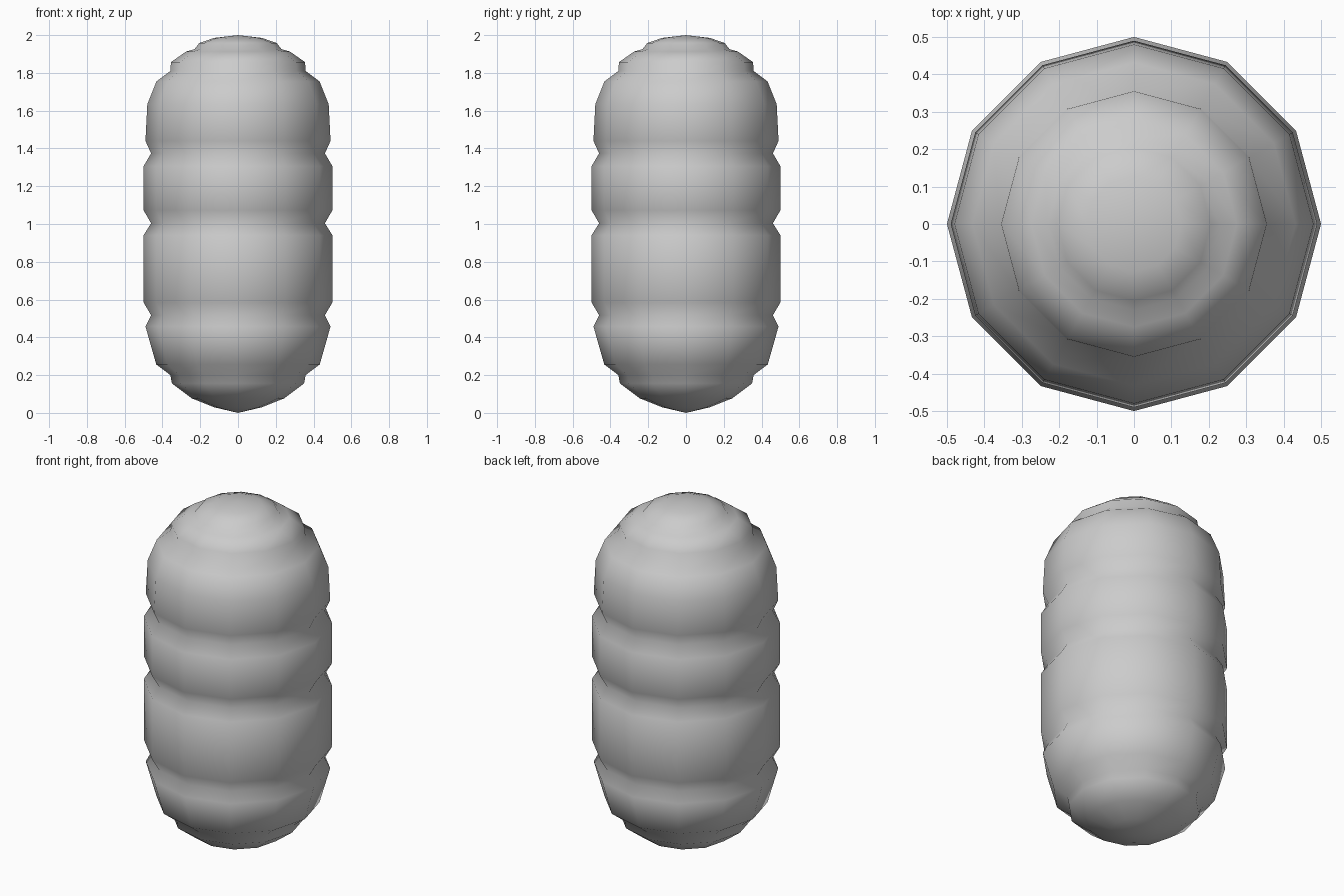
import bpy, bmesh, math

if "Cube" in bpy.data.objects:
    bpy.data.objects.remove(bpy.data.objects["Cube"])

SIDES = 12

# Half profile of the grooved capsule: (radius, height), bottom to top
profile = [
    (0.127, 0.03), (0.245, 0.077), (0.35, 0.156),                 # bottom cap
    (0.358, 0.2), (0.433, 0.257), (0.49, 0.458),                  # lower segment
    (0.46, 0.517), (0.5, 0.585), (0.5, 0.94),                     # middle segment
    (0.46, 1.004), (0.5, 1.073), (0.5, 1.306),                    # upper middle segment
    (0.46, 1.374), (0.49, 1.44), (0.48, 1.635), (0.432, 1.755),   # upper segment
    (0.358, 1.81), (0.355, 1.857), (0.275, 1.913),                # shoulder ring
    (0.23, 1.926), (0.205, 1.958), (0.127, 1.985),                # top cap
]


def revolve(name, points, z_bottom, z_top):
    bm = bmesh.new()
    rings = []
    for r, z in points:
        rings.append([bm.verts.new((r * math.cos(2 * math.pi * i / SIDES),
                                    r * math.sin(2 * math.pi * i / SIDES), z))
                      for i in range(SIDES)])
    bottom = bm.verts.new((0, 0, z_bottom))
    top = bm.verts.new((0, 0, z_top))
    for i in range(SIDES):
        j = (i + 1) % SIDES
        bm.faces.new((bottom, rings[0][j], rings[0][i]))
        bm.faces.new((top, rings[-1][i], rings[-1][j]))
        for a, b in zip(rings, rings[1:]):
            bm.faces.new((a[i], a[j], b[j], b[i]))
    bmesh.ops.recalc_face_normals(bm, faces=bm.faces)
    for f in bm.faces:
        f.smooth = True
    mesh = bpy.data.meshes.new(name)
    bm.to_mesh(mesh)
    bm.free()
    obj = bpy.data.objects.new(name, mesh)
    bpy.context.collection.objects.link(obj)
    return obj


# Single smooth-shaded body
revolve("segmented_capsule", profile, 0.0, 2.0)
